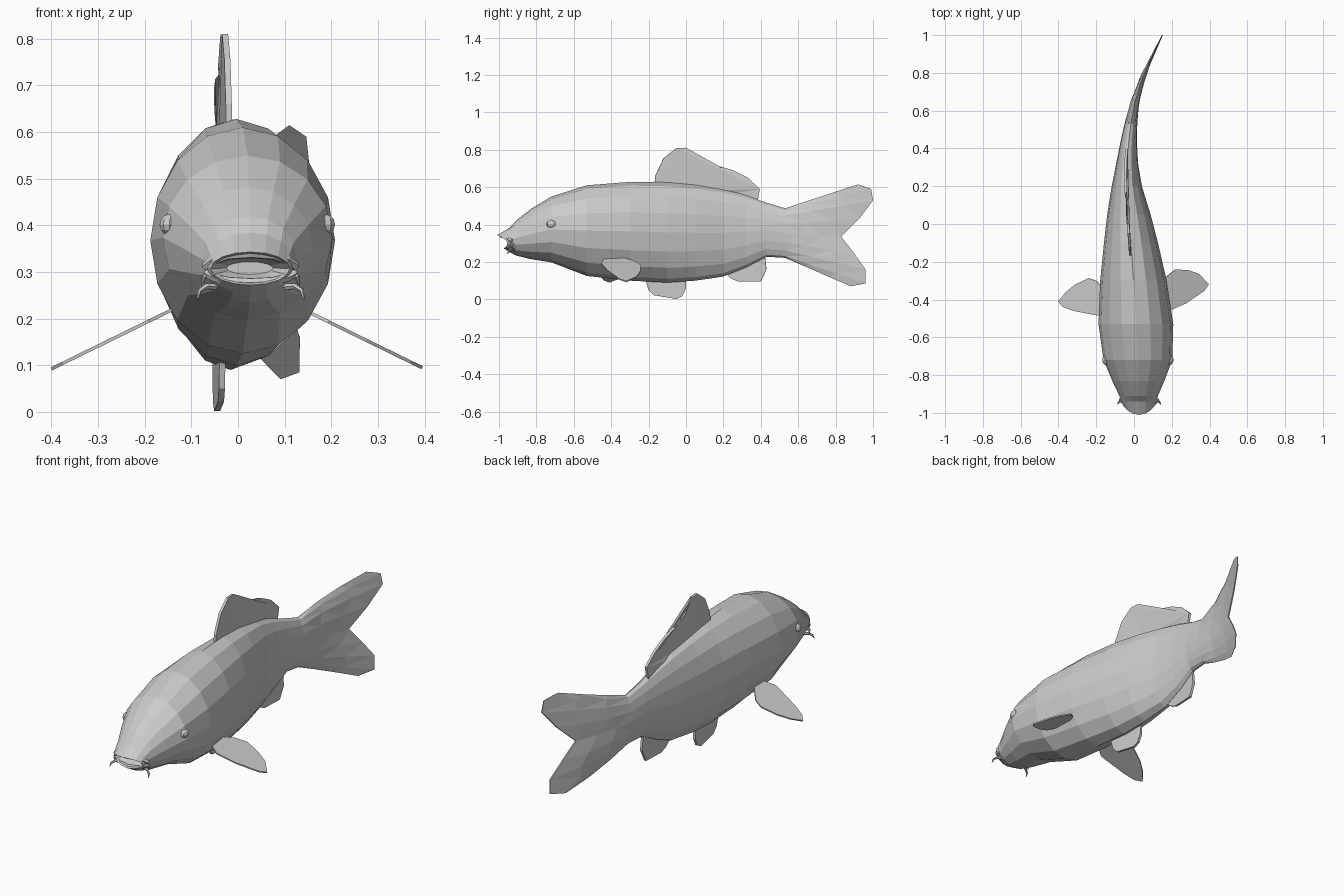
import bpy, bmesh
from math import sin, cos, pi
from mathutils import Vector

if "Cube" in bpy.data.objects:
    bpy.data.objects.remove(bpy.data.objects["Cube"])

N = 16
# sideways bend of the spine: (y, x)
SPINE = [(-1, .027), (-.7, .02), (-.53, .01), (-.3, -.003), (-.1, -.016), (.05, -.027), (.2, -.038),
         (.35, -.036), (.5, -.022), (.65, .005), (.77, .043), (.9, .1), (1, .15)]


def spine(y):
    for (y0, x0), (y1, x1) in zip(SPINE, SPINE[1:]):
        if y <= y1:
            return x0 + (x1 - x0) * (y - y0) / (y1 - y0)
    return SPINE[-1][1]


def finish(name, bm):
    bmesh.ops.recalc_face_normals(bm, faces=bm.faces)
    me = bpy.data.meshes.new(name)
    bm.to_mesh(me)
    bm.free()
    ob = bpy.data.objects.new(name, me)
    bpy.context.collection.objects.link(ob)
    return ob


def plate(name, pts, thick=.01):
    bm = bmesh.new()
    bm.faces.new([bm.verts.new(p) for p in pts])
    bmesh.ops.triangulate(bm, faces=bm.faces[:])
    ob = finish(name, bm)
    mod = ob.modifiers.new("thickness", 'SOLIDIFY')
    mod.thickness, mod.offset = thick, 0
    return ob


def tube(name, pts, radii):
    cu = bpy.data.curves.new(name, 'CURVE')
    cu.dimensions = '3D'
    cu.bevel_depth, cu.bevel_resolution, cu.use_fill_caps = 1, 1, True
    sp = cu.splines.new('POLY')
    sp.points.add(len(pts) - 1)
    for p, co, r in zip(sp.points, pts, radii):
        p.co, p.radius = (*co, 1), r
    sp.use_smooth = False
    ob = bpy.data.objects.new(name, cu)
    bpy.context.collection.objects.link(ob)


# body rings: y, top, bottom, half width, shear of the mouth plane, bow around the snout
SECTIONS = [(-.92, .322, .295, .05, 0, 0), (-.975, .343, .272, .085, .018, .035),
            (-.94, .385, .252, .094, 0, 0), (-.91, .42, .235, .102, 0, 0),
            (-.83, .483, .215, .138, 0, 0), (-.72, .55, .198, .182, 0, 0),
            (-.53, .61, .125, .198, 0, 0), (-.3, .628, .1, .176, 0, 0),
            (-.1, .626, .09, .143, 0, 0), (.05, .612, .1, .115, 0, 0),
            (.2, .59, .122, .08, 0, 0), (.32, .557, .17, .058, 0, 0),
            (.43, .517, .228, .044, 0, 0), (.53, .487, .222, .034, 0, 0)]
# forked rear edge of the tail, top to bottom: y, z
FORK = [(.92, .615), (.99, .59), (1, .53), (.925, .43), (.83, .335),
        (.9, .245), (.96, .16), (.96, .085), (.88, .07)]

bm = bmesh.new()
rings = []
for y, top, bot, hw, shear, bow in SECTIONS:
    ring = []
    for k in range(N):
        a = 2 * pi * k / N
        yy = y - shear * cos(a) + bow * (sin(a) ** 2 - .5)
        ring.append(bm.verts.new((spine(y) + hw * sin(a), yy,
                                  (top + bot) / 2 + (top - bot) / 2 * cos(a))))
    rings.append(ring)
base = [v.co.copy() for v in rings[-1]]
for f, hw in ((.3, .025), (.65, .015), (1, .004)):
    ring = []
    for k in range(N):
        fy, fz = FORK[min(k, N - k)]
        y = base[k].y + (fy - base[k].y) * f
        z = base[k].z + (fz - base[k].z) * f
        ring.append(bm.verts.new((spine(y) + hw * sin(2 * pi * k / N), y, z)))
    rings.append(ring)
for r, s in zip(rings, rings[1:]):
    for k in range(N):
        j = (k + 1) % N
        bm.faces.new((r[k], r[j], s[j], s[k]))
bm.faces.new(rings[0])
end = rings[-1]
for k in range(N // 2):                      # thin rear edge of the tail
    loop = [end[k], end[k + 1], end[(N - k - 1) % N], end[(N - k) % N]]
    bm.faces.new(list(dict.fromkeys(loop)))
bmesh.ops.triangulate(bm, faces=[f for f in bm.faces if f.calc_center_median().y > .5])
finish("body_and_tail", bm)

# fins on the centre line, outlines in y, z
MEDIAN = {
    "dorsal_fin": [(-.17, .58), (-.165, .66), (-.12, .755), (-.05, .81), (0, .81), (.07, .74), (.16, .715),
                   (.25, .69), (.33, .65), (.395, .59), (.38, .51), (.2, .56), (.05, .58)],
    "pelvic_fin": [(-.22, .12), (-.2, .05), (-.17, .022), (-.05, .002), (-.02, .018), (0, .06), (0, .12)],
    "anal_fin": [(.2, .15), (.24, .112), (.28, .095), (.4, .095), (.43, .16), (.42, .25), (.32, .2)]}
for name, outline in MEDIAN.items():
    dx = -.025 if name == "pelvic_fin" else -.008
    plate(name, [(spine(y) + dx, y, z) for y, z in outline], .013)

# paired front fins, outlines in x, y, sloping down outwards
RIGHT = [(.14, -.43), (.195, -.455), (.275, -.42), (.37, -.355), (.395, -.32), (.345, -.265),
         (.29, -.245), (.22, -.24), (.175, -.275), (.14, -.33)]
LEFT = [(-.14, -.45), (-.19, -.485), (-.32, -.46), (-.375, -.44), (-.4, -.41), (-.36, -.36), (-.31, -.32),
        (-.24, -.287), (-.2, -.3), (-.14, -.37)]
for name, outline in (("right_pectoral_fin", RIGHT), ("left_pectoral_fin", LEFT)):
    plate(name, [(x, y, .21 - .49 * (abs(x) - .16)) for x, y in outline], .007)

# eyes, barbels and lips
for s, side in ((1, "right"), (-1, "left")):
    bpy.ops.mesh.primitive_uv_sphere_add(segments=10, ring_count=6, radius=1,
                                         location=(.02 + s * .167, -.72, .402))
    eye = bpy.context.object
    eye.name = side + "_eye"
    eye.scale = (.022, .027, .023)
    tube(side + "_barbel", [(.027 + s * dx, y, z) for dx, y, z in
                            ((.075, -.92, .268), (.095, -.935, .27), (.11, -.945, .26), (.114, -.955, .242))],
         (.008, .007, .005, .002))
    tube(side + "_small_barbel", [(.027 + s * dx, y, z) for dx, y, z in
                                  ((.085, -.925, .3), (.1, -.935, .29), (.104, -.925, .27))],
         (.008, .006, .002))
for name, zc, ze, yc, r in (("upper_lip", .34, .312, -.987, .011), ("lower_lip", .278, .298, -.955, .01)):
    tube(name, [(.027 + .096 * t, yc + (-.93 - yc) * t ** 2, zc + (ze - zc) * abs(t) ** 3)
                for t in (-1, -.8, -.5, 0, .5, .8, 1)], [r] * 7)
